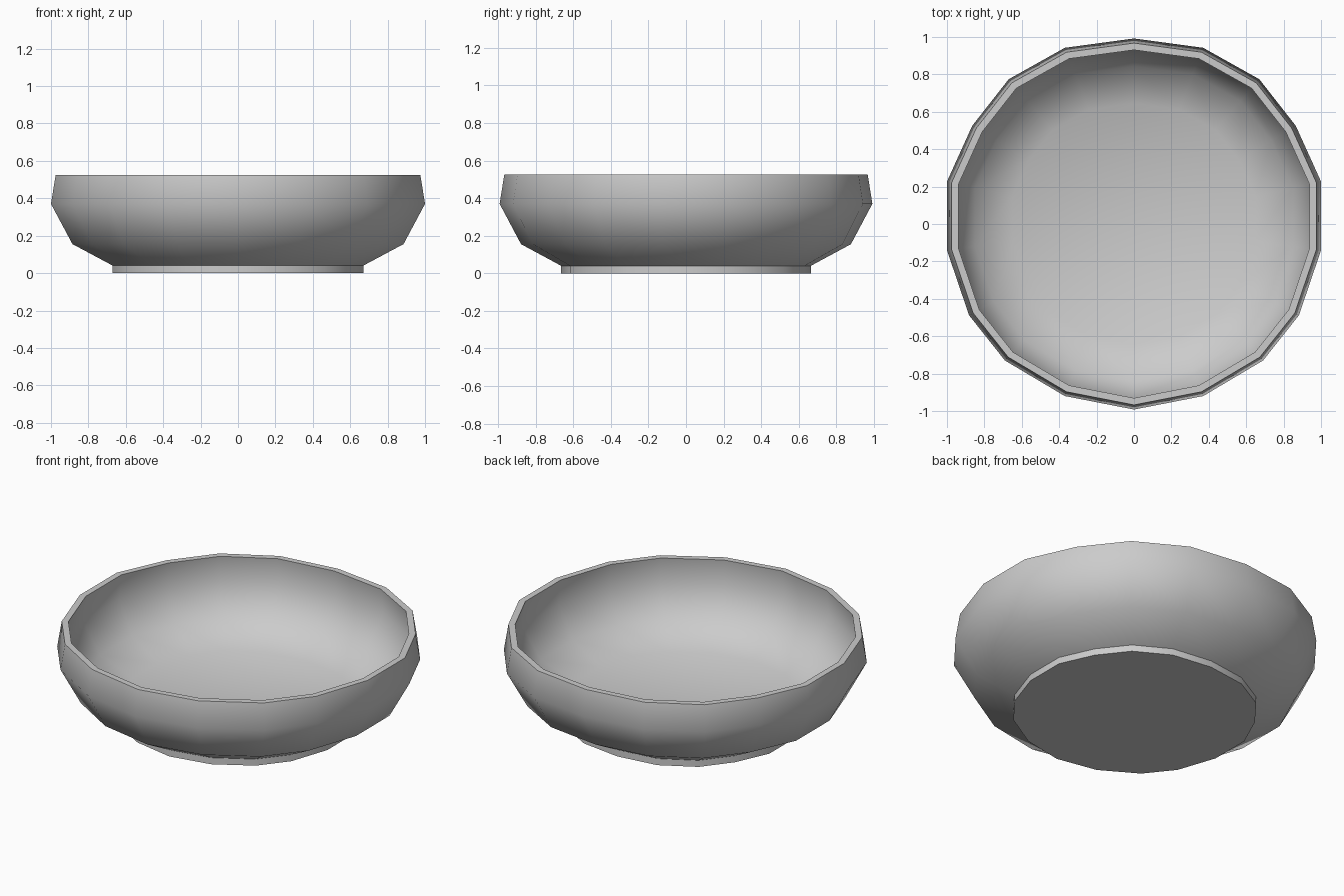
import bpy, bmesh, math

if "Cube" in bpy.data.objects:
    bpy.data.objects.remove(bpy.data.objects["Cube"])

# Slightly irregular 18-sided outline: right half, back to front
HALF = [(0, .992), (.37, .942), (.67, .774), (.865, .525), (1, .227),
        (1, -.14), (.882, -.488), (.69, -.73), (.37, -.92), (0, -.992)]
OUTLINE = HALF + [(-x, y) for x, y in HALF[-2:0:-1]]

# Profile (scale, height): foot, outer wall, rim, inner wall, floor
PROFILE = [(.67, 0), (.67, .04), (.885, .155), (1, .37), (.975, .525),
           (.938, .525), (.955, .37), (.85, .185), (.65, .085)]

bm = bmesh.new()
rings = [[bm.verts.new((x * s, y * s, z)) for x, y in OUTLINE] for s, z in PROFILE]
n = len(OUTLINE)
for a, b in zip(rings, rings[1:]):
    for i in range(n):
        j = (i + 1) % n
        bm.faces.new((a[i], a[j], b[j], b[i]))
bm.faces.new(rings[0])
bm.faces.new(rings[-1])
bmesh.ops.recalc_face_normals(bm, faces=bm.faces)

mesh = bpy.data.meshes.new("bowl")
bm.to_mesh(mesh)
bm.free()
bowl = bpy.data.objects.new("bowl", mesh)
bpy.context.collection.objects.link(bowl)

# Smooth walls, sharp rim and foot
bpy.context.view_layer.objects.active = bowl
bowl.select_set(True)
bpy.ops.object.shade_smooth_by_angle(angle=math.radians(48))
